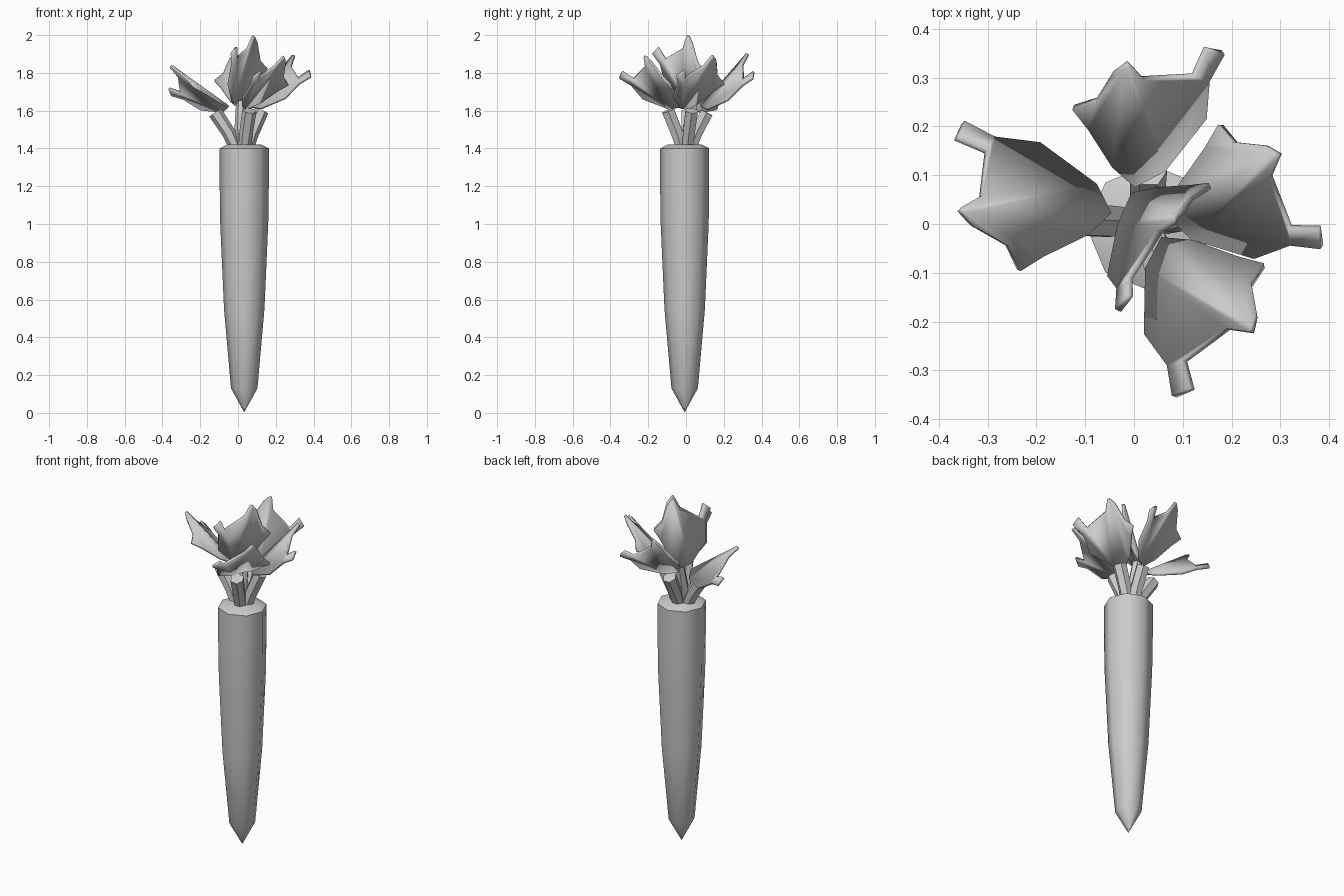
import bpy, bmesh, math
from mathutils import Vector, Matrix

if "Cube" in bpy.data.objects:
    bpy.data.objects.remove(bpy.data.objects["Cube"])


def finish(name, bm, angle=50):
    bmesh.ops.recalc_face_normals(bm, faces=bm.faces)
    me = bpy.data.meshes.new(name)
    bm.to_mesh(me)
    bm.free()
    ob = bpy.data.objects.new(name, me)
    bpy.context.collection.objects.link(ob)
    bpy.ops.object.select_all(action='DESELECT')
    ob.select_set(True)
    bpy.context.view_layer.objects.active = ob
    bpy.ops.object.shade_smooth_by_angle(angle=math.radians(angle))
    return ob


def skin(bm, rings):
    """Bridge consecutive vertex rings and cap both ends."""
    n = len(rings[0])
    for a, b in zip(rings, rings[1:]):
        for i in range(n):
            j = (i + 1) % n
            bm.faces.new((a[i], a[j], b[j], b[i]))
    bm.faces.new(rings[0])
    bm.faces.new(rings[-1])


# Tapered eight-sided root
bm = bmesh.new()
profile = [(.001, .005), (.07, .13), (.107, .55), (.127, 1.0),
           (.13, 1.2), (.13, 1.40), (.09, 1.42)]
rings = [[bm.verts.new((.033 + r * math.cos(k * math.pi / 4),
                        -.007 + r * math.sin(k * math.pi / 4), z))
          for k in range(8)] for r, z in profile]
skin(bm, rings)
finish("root", bm)


# Bent stems fanning out of the crown
def stem(name, path, radii, sides=6):
    bm = bmesh.new()
    pts = [Vector(p) for p in path]
    rings = []
    for i, (p, r) in enumerate(zip(pts, radii)):
        d = pts[min(i + 1, len(pts) - 1)] - pts[max(i - 1, 0)]
        q = Vector((0, 0, 1)).rotation_difference(d)
        rings.append([bm.verts.new(p + q @ Vector((r * math.cos(a), r * math.sin(a), 0)))
                      for a in (k * math.tau / sides for k in range(sides))])
    skin(bm, rings)
    finish(name, bm)


ends = [(-.12, .01, 1.59), (.03, .11, 1.59), (.125, .03, 1.60), (.06, -.095, 1.60)]
for i, e in enumerate(ends):
    dx, dy = e[0] - .025, e[1]
    stem(f"stem_{i + 1}", [(.025 + dx * .25, dy * .25, 1.40),
                           (.025 + dx * .5, dy * .5, 1.48), e], [.032, .036, .038])
stem("stem_5", [(.02, 0, 1.40), (.015, .01, 1.5), (.015, .04, 1.65)], [.032, .034, .025])

# Leaf blade outline: wide half with the long prong, folded half with a short lobe
WIDE = [(.008, .07), (.11, .173), (.219, .187), (.28, .226),
        (.314, .187), (.25, .155), (.309, .042), (.375, .012)]
FOLDED = [(.343, -.018), (.25, -.048), (.215, -.085), (.16, -.063), (.052, -.03)]
FOLD = .94


def leaf(name, base, tip, prong):
    base = Vector(base)
    u = (Vector(tip) - base).normalized()
    p = Vector(prong) - base
    v = (p - u * p.dot(u)).normalized()
    w = u.cross(v)
    bm = bmesh.new()

    def vert(a, b):
        return bm.verts.new(base + u * a + v * b + w * (FOLD * max(0, -b)))
    root, end = vert(0, 0), vert(.37, 0)
    bm.faces.new([root] + [vert(*c) for c in WIDE] + [end])
    bm.faces.new([root, end] + [vert(*c) for c in FOLDED])
    ob = finish(name, bm)
    mod = ob.modifiers.new("thickness", 'SOLIDIFY')
    mod.thickness = .014
    mod.offset = 0


leaves = [
    ((-.05, .02, 1.62), (-.37, .02, 1.85), (-.37, .19, 1.71)),
    ((0, .08, 1.62), (-.02, .31, 1.885), (.16, .345, 1.78)),
    ((.07, .02, 1.62), (.285, .145, 1.885), (.375, -.04, 1.78)),
    ((.06, -.03, 1.62), (.255, -.22, 1.90), (.10, -.345, 1.79)),
    ((0, .06, 1.635), (.087, .015, 2.0), (-.015, -.15, 1.92)),
]
for i, data in enumerate(leaves):
    leaf(f"leaf_{i + 1}", *data)
